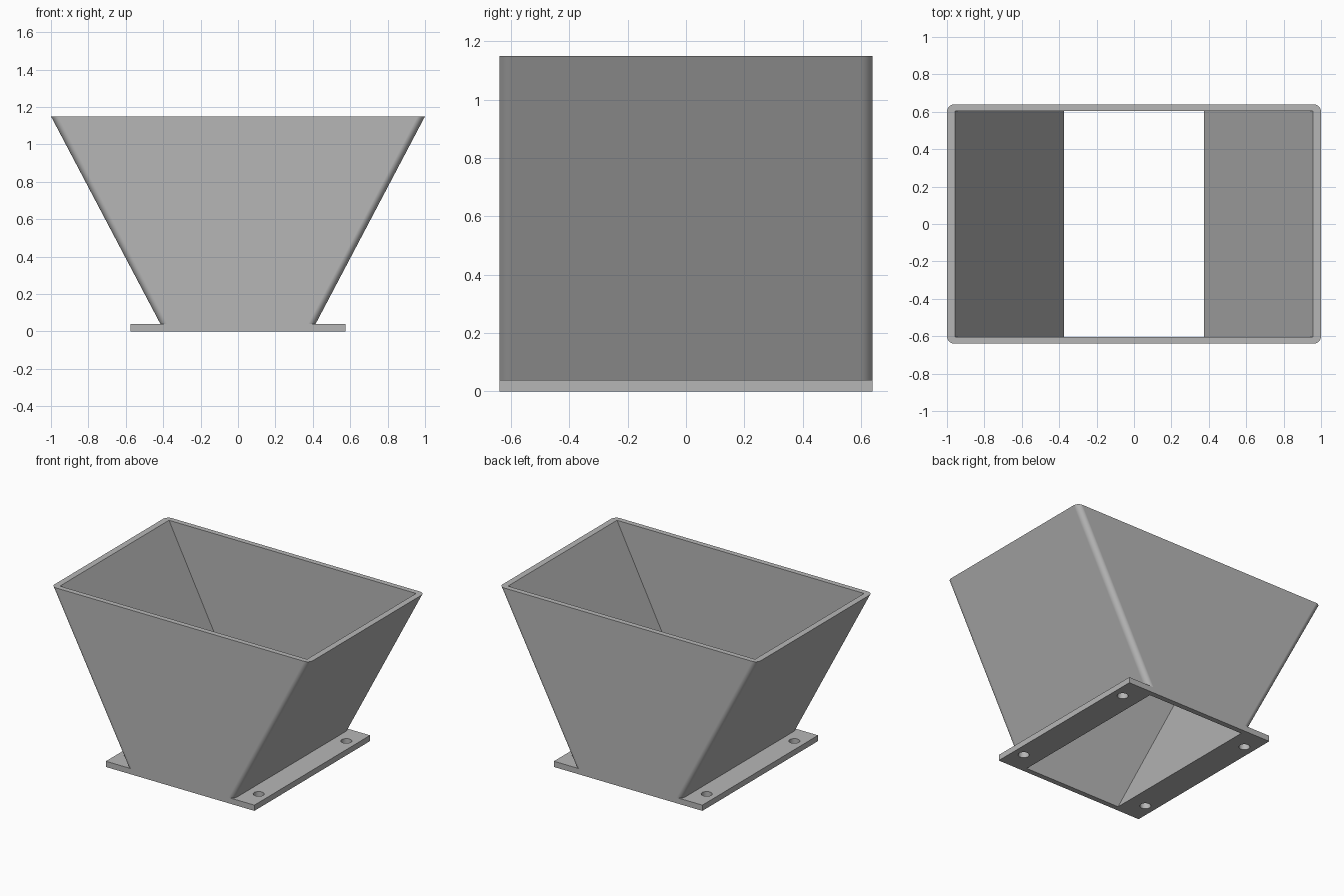
import bpy, bmesh, math

if "Cube" in bpy.data.objects:
    bpy.data.objects.remove(bpy.data.objects["Cube"], do_unlink=True)

FLANGE_X, HALF_Y, FLANGE_Z, TOP_Z = 0.575, 0.64, 0.04, 1.15
CORNER = 0.04

grey = bpy.data.materials.new("plain_grey")
grey.use_nodes = True
COLOUR = (0.47, 0.47, 0.47, 1)
grey.diffuse_color = COLOUR
grey.node_tree.nodes["Principled BSDF"].inputs["Base Color"].default_value = COLOUR


def outline(hx, hy, radius=0, steps=8):
    """Rectangle outline, with rounded corners when radius is set."""
    if not radius:
        return [(hx, hy), (-hx, hy), (-hx, -hy), (hx, -hy)]
    points = []
    for quarter, (sx, sy) in enumerate([(1, 1), (-1, 1), (-1, -1), (1, -1)]):
        for i in range(steps + 1):
            a = math.pi / 2 * (quarter + i / steps)
            points.append((sx * (hx - radius) + radius * math.cos(a),
                           sy * (hy - radius) + radius * math.sin(a)))
    return points


def loft(name, low, z_low, high, z_high):
    """Closed solid between two matching outlines."""
    bm = bmesh.new()
    a = [bm.verts.new((x, y, z_low)) for x, y in low]
    b = [bm.verts.new((x, y, z_high)) for x, y in high]
    n = len(a)
    for i in range(n):
        j = (i + 1) % n
        bm.faces.new((a[i], a[j], b[j], b[i]))
    bm.faces.new(a[::-1])
    bm.faces.new(b)
    mesh = bpy.data.meshes.new(name)
    bm.to_mesh(mesh)
    bm.free()
    mesh.materials.append(grey)
    obj = bpy.data.objects.new(name, mesh)
    bpy.context.collection.objects.link(obj)
    return obj


def combine(target, tool, operation):
    """Apply a boolean and discard the tool."""
    mod = target.modifiers.new("combine", 'BOOLEAN')
    mod.operation, mod.solver, mod.object = operation, 'EXACT', tool
    bpy.context.view_layer.objects.active = target
    bpy.ops.object.modifier_apply(modifier=mod.name)
    bpy.data.objects.remove(tool, do_unlink=True)


# Tapered chute with rounded upright corners, seated in the flange
def outer_x(z):
    return 0.415 + (1 - 0.415) * (z - FLANGE_Z) / (TOP_Z - FLANGE_Z)


def inner_x(z):
    return 0.375 + (0.957 - 0.375) * z / TOP_Z


seat_z = FLANGE_Z / 2
hopper = loft("hopper", outline(outer_x(seat_z), HALF_Y, CORNER), seat_z,
              outline(1, HALF_Y, CORNER), TOP_Z)

# Mounting flange
plate = outline(FLANGE_X, HALF_Y)
combine(hopper, loft("flange", plate, 0, plate, FLANGE_Z), 'UNION')

# Open funnel through the whole body
low, high = -0.1, TOP_Z + 0.1
combine(hopper, loft("funnel_cutter", outline(inner_x(low), 0.603), low,
                     outline(inner_x(high), 0.603), high), 'DIFFERENCE')

# Bolt holes in the flange corners
for sx in (-1, 1):
    for sy in (-1, 1):
        ring = [(x + sx * 0.5, y + sy * 0.485)
                for x, y in outline(0.035, 0.035, 0.035)]
        ring = ring[:8] + ring[9:17] + ring[18:26] + ring[27:35]
        combine(hopper, loft("bolt_cutter", ring, -0.05, ring, 0.055), 'DIFFERENCE')

# Smooth the rounded corners while the flat walls stay flat
bpy.ops.object.select_all(action='DESELECT')
hopper.select_set(True)
bpy.context.view_layer.objects.active = hopper
bpy.ops.object.shade_smooth_by_angle(angle=math.radians(30))
weighted = hopper.modifiers.new("flat_walls", 'WEIGHTED_NORMAL')
weighted.keep_sharp = True
